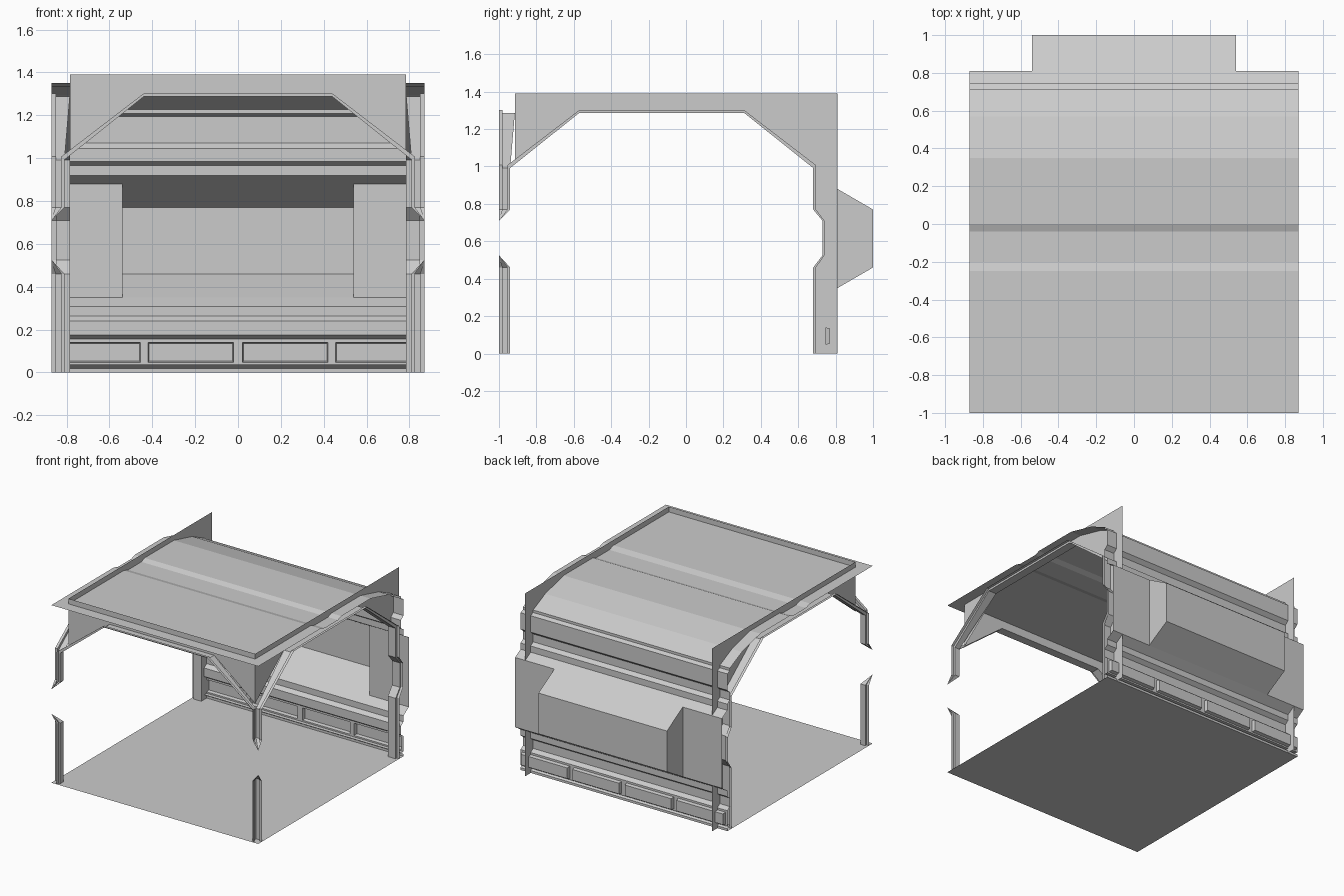
import bpy, bmesh

if "Cube" in bpy.data.objects:
    bpy.data.objects.remove(bpy.data.objects["Cube"])

W = 0.87      # half width of the module
P = 0.785     # half distance between the side plates
CY = -0.13    # centre of the square bay along y


def sheet(name, verts, faces):
    me = bpy.data.meshes.new(name)
    me.from_pydata(verts, [], faces)
    ob = bpy.data.objects.new(name, me)
    bpy.context.collection.objects.link(ob)
    return ob


def grid(name, rows):
    n = len(rows[0])
    faces = [(r * n + i, r * n + i + 1, (r + 1) * n + i + 1, (r + 1) * n + i)
             for r in range(len(rows) - 1) for i in range(n - 1)]
    return sheet(name, [p for row in rows for p in row], faces)


def extrude_x(name, profile, half=W):
    return grid(name, [[(-half, y, z) for y, z in profile],
                       [(half, y, z) for y, z in profile]])


# Floor and stepped ceiling
extrude_x("floor", [(-1, 0), (0.745, 0)])
extrude_x("ceiling", [(-1, 1.35), (-0.25, 1.35), (-0.2, 1.335), (-0.04, 1.335),
                      (0, 1.35), (0.35, 1.35), (0.57, 1.295), (0.715, 1.227)])

# Back wall: ribbed upper and lower bands
extrude_x("upper_wall", [(0.715, 1.227), (0.715, 1.208), (0.745, 1.195), (0.745, 1.07),
                         (0.715, 1.045), (0.715, 0.985), (0.745, 0.965), (0.745, 0.918),
                         (0.81, 0.88)])
extrude_x("lower_wall", [(0.81, 0.35), (0.745, 0.308), (0.745, 0.262), (0.715, 0.24),
                         (0.715, 0.175), (0.745, 0.155)])
extrude_x("wall_base", [(0.745, 0.036), (0.715, 0.036), (0.745, 0.018), (0.745, 0)])

# Alcove pushed out of the back wall, with flat panels beside it
alcove = [(0.81, 0.88), (1.0, 0.77), (1.0, 0.46), (0.81, 0.35)]
extrude_x("alcove", alcove, 0.54)
for s, side in ((-1, "left"), (1, "right")):
    sheet("alcove_cheek_" + side, [(s * 0.54, y, z) for y, z in alcove], [(0, 1, 2, 3)])
    sheet("alcove_panel_" + side,
          [(s * x, 0.81, z) for x, z in ((0.54, 0.35), (W, 0.35), (W, 0.88), (0.54, 0.88))],
          [(0, 1, 2, 3)])

# Skirting strip with four recessed rectangles
xs = [-W, -0.855, -0.455, -0.42, -0.02, 0.02, 0.42, 0.455, 0.855, W]
skirt = grid("recessed_skirting", [[(x, 0.745, z) for x in xs] for z in (0.036, 0.047, 0.14, 0.155)])
bm = bmesh.new()
bm.from_mesh(skirt.data)
cells = [f for f in bm.faces if f.calc_area() > 0.02]
bmesh.ops.inset_individual(bm, faces=cells, thickness=0.008)
bmesh.ops.translate(bm, verts=list({v for f in cells for v in f.verts}), vec=(0, 0.025, 0))
bm.to_mesh(skirt.data)
bm.free()


def half_outline(bulge):
    return [(0.81, 0), (0.81, 0.46), (bulge, 0.525), (bulge, 0.71),
            (0.81, 0.77), (0.81, 0.992), (0.44, 1.287)]


def arch(name, place, back_leg):
    """Rim of an opening: place(u, d, z) maps along / outward / up."""
    rows = []
    for sign in (-1, 1):
        mitred = not (back_leg and sign == 1)
        half = []
        for h, z in half_outline(W if mitred else 0.86):
            d0 = max(P, h) if mitred and z < 1 else P
            d1 = max(0.85, d0)
            lip = min(h + 0.015, W) if z < 1 else h
            zl = z + 0.015 if z > 0.9 else z
            half.append([place(sign * h, d0, z), place(sign * h, d1, z),
                         place(sign * lip, d1, zl), place(sign * lip, W, zl)])
        rows += half if sign == -1 else half[::-1]
    grid(name, rows)


# Front arch rim and header plate
arch("front_arch_rim", lambda u, d, z: (u, CY - d, z), False)
sheet("front_header_plate",
      [(x, CY - P, z) for x, z in ((-P, 1.012), (-0.44, 1.287), (0.44, 1.287),
                                   (P, 1.012), (P, 1.39), (-P, 1.39))],
      [tuple(range(6))])

# Side arch rims and plates, the plates running down behind the back leg
plate = ([(-P, 1.012), (-0.44, 1.287)] + half_outline(0.86)[::-1]
         + [(0.94, 0), (0.94, 1.39), (-P, 1.39)])
for s, side in ((-1, "left"), (1, "right")):
    arch("side_arch_rim_" + side, lambda u, d, z: (s * d, CY + u, z), True)
    sheet("side_plate_" + side, [(s * P, CY + u, z) for u, z in plate],
          [tuple(range(len(plate)))])
